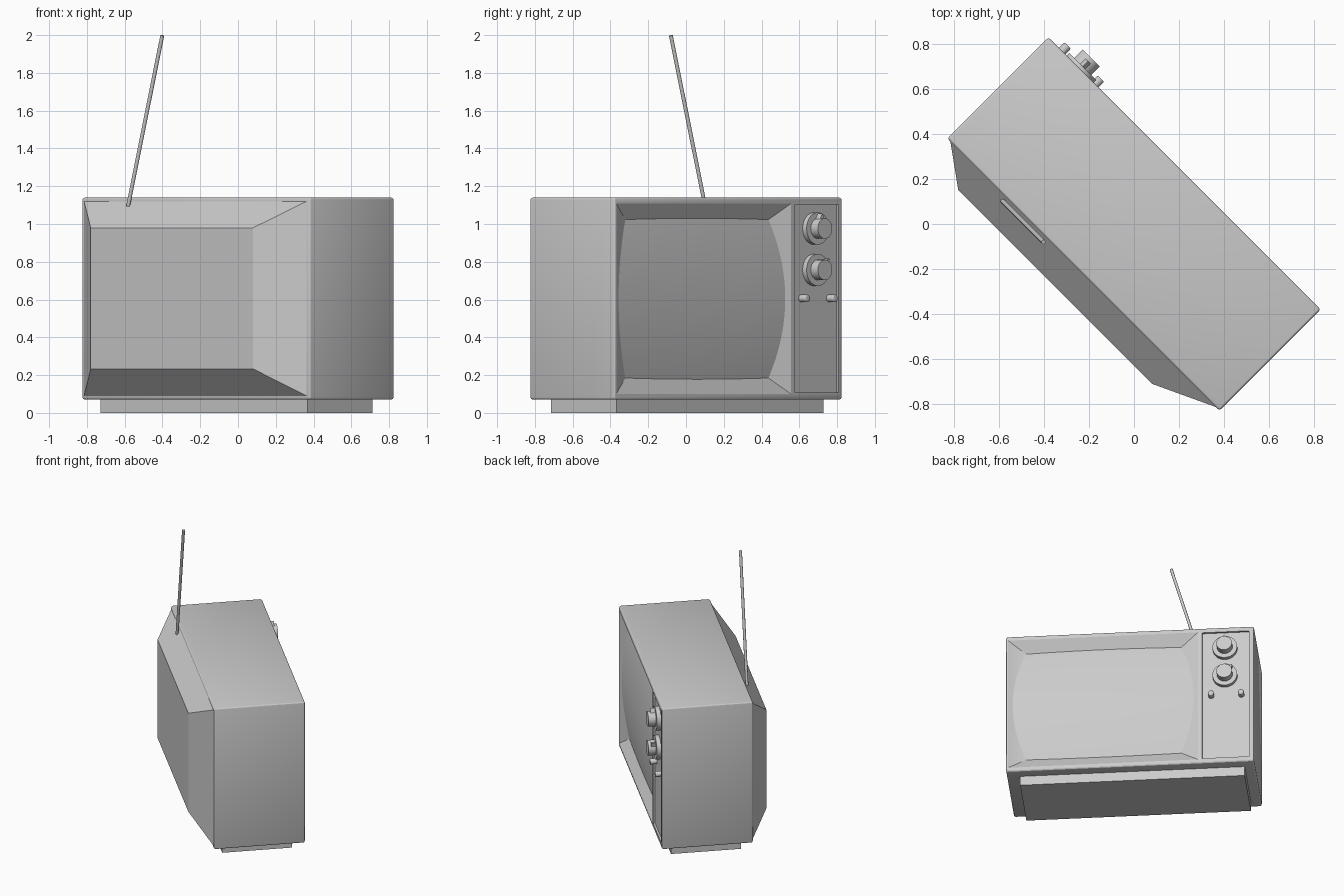
import bpy, bmesh, math
from mathutils import Vector, Matrix

if "Cube" in bpy.data.objects:
    bpy.data.objects.remove(bpy.data.objects["Cube"])

TURN = math.radians(135)      # whole set is turned; locally the screen faces -y
FRONT, BACK = -0.318, 0.318


def finish(name, bm, smooth=False):
    bmesh.ops.recalc_face_normals(bm, faces=bm.faces)
    me = bpy.data.meshes.new(name)
    bm.to_mesh(me)
    bm.free()
    ob = bpy.data.objects.new(name, me)
    ob.rotation_euler.z = TURN
    bpy.context.collection.objects.link(ob)
    if smooth:
        activate(ob)
        bpy.ops.object.shade_smooth_by_angle(angle=math.radians(35))
    return ob


def activate(ob):
    bpy.ops.object.select_all(action='DESELECT')
    ob.select_set(True)
    bpy.context.view_layer.objects.active = ob


def frustum(name, y0, r0, y1, r1, bevel=0):
    """Solid between two upright rectangles (x0, x1, z0, z1) at depths y0 and y1."""
    bm = bmesh.new()
    loops = [[bm.verts.new(p) for p in ((a, y, c), (b, y, c), (b, y, d), (a, y, d))]
             for y, (a, b, c, d) in ((y0, r0), (y1, r1))]
    f, g = loops
    bm.faces.new(f)
    bm.faces.new(g[::-1])
    for i in range(4):
        j = (i + 1) % 4
        bm.faces.new((f[j], f[i], g[i], g[j]))
    if bevel:
        bmesh.ops.bevel(bm, geom=bm.edges[:], offset=bevel, segments=3,
                        profile=0.5, affect='EDGES')
    return finish(name, bm, bool(bevel))


def rod(name, p0, p1, r, sides=24, bevel=0):
    p0, p1 = Vector(p0), Vector(p1)
    axis = p1 - p0
    m = Matrix.Translation((p0 + p1) / 2) @ axis.to_track_quat('Z', 'Y').to_matrix().to_4x4()
    bm = bmesh.new()
    bmesh.ops.create_cone(bm, cap_ends=True, segments=sides, radius1=r, radius2=r,
                          depth=axis.length, matrix=m)
    if bevel:
        # round the outer rim only
        rim = [e for e in bm.edges if all((v.co - p1).length < r * 1.05 for v in e.verts)]
        bmesh.ops.bevel(bm, geom=rim, offset=bevel, segments=3, profile=0.5, affect='EDGES')
    return finish(name, bm, True)


# Cabinet with a sloped screen recess and a shallow panel recess
cabinet = frustum("cabinet", FRONT, (-0.855, 0.855, 0.07, 1.14),
                  BACK, (-0.855, 0.855, 0.07, 1.14), 0.014)
XC, HX, ZC, HZ = -0.186, 0.654, 0.604, 0.504
KX, KZ = 2.33, 1.67           # wall inset per unit of depth


def opening(d):
    return (XC - HX + KX * d, XC + HX - KX * d, ZC - HZ + KZ * d, ZC + HZ - KZ * d)


panel = (0.498, 0.822, 0.107, 1.103)
cutters = [frustum("screen_cutter", FRONT - 0.01, opening(-0.01), FRONT + 0.06, opening(0.06)),
           frustum("panel_cutter", FRONT - 0.02, panel, FRONT + 0.015, panel)]
for c in cutters:
    c.hide_render = True
    mod = cabinet.modifiers.new("cut", 'BOOLEAN')
    mod.object, mod.operation, mod.solver = c, 'DIFFERENCE', 'EXACT'
    activate(cabinet)
    bpy.ops.object.modifier_apply(modifier=mod.name)
    bpy.data.objects.remove(c)
activate(cabinet)
bpy.ops.object.shade_smooth_by_angle(angle=math.radians(25))


# Bulged picture tube, its rim following the sloped recess walls
def depth(s, t):
    return 0.009 + 0.004 * s * s + 0.038 * t * t


bm = bmesh.new()
N = 24
grid = []
for i in range(N + 1):
    t = 2 * i / N - 1
    row = []
    for j in range(N + 1):
        s = 2 * j / N - 1
        row.append(bm.verts.new((XC + s * (HX + 0.002 - KX * depth(1, t)), FRONT + depth(s, t),
                                 ZC + t * (HZ + 0.002 - KZ * depth(s, 1)))))
    grid.append(row)
for a, b in zip(grid, grid[1:]):
    for j in range(N):
        bm.faces.new((a[j], a[j + 1], b[j + 1], b[j]))
screen = finish("screen", bm, True)
if screen.data.polygons[0].normal.y > 0:
    screen.data.flip_normals()

# Tapered back shell and base plinth
frustum("back_shell", BACK - 0.005, (-0.841, 0.841, 0.085, 1.125),
        0.445, (-0.558, 0.658, 0.233, 0.98))
plinth = (-0.764, 0.785, 0, 0.08)
frustum("base_plinth", -0.243, plinth, 0.245, plinth)

# Two tuning dials, each a disc, a knob and a pointer wedge
PANEL_Y = FRONT + 0.015
DX = 0.655
for n, (z, ang) in enumerate(((0.976, 90), (0.757, 48)), 1):
    rod(f"dial_disc_{n}", (DX, PANEL_Y + 0.005, z), (DX, -0.333, z), 0.085, 32)
    rod(f"dial_knob_{n}", (DX, -0.33, z), (DX, -0.386, z), 0.054, 24)
    bm = bmesh.new()
    a = math.radians(ang)
    pts = [(math.cos(a + o) * r, math.sin(a + o) * r)
           for r, o in ((0.049, -0.42), (0.08, 0), (0.049, 0.42))]
    base = bm.faces.new([bm.verts.new((DX + x, -0.332, z + w)) for x, w in pts])
    ext = bmesh.ops.extrude_face_region(bm, geom=[base])
    tip = [v for v in ext["geom"] if isinstance(v, bmesh.types.BMVert)]
    bmesh.ops.translate(bm, verts=tip, vec=(0, -0.034, 0))
    finish(f"dial_pointer_{n}", bm)

# Two small push buttons
for side, x in (("left", 0.56), ("right", 0.768)):
    rod(f"button_{side}", (x, PANEL_Y + 0.005, 0.606), (x, -0.352, 0.606), 0.02, 20, 0.006)

# Leaning antenna rod
rod("antenna", (0.483, 0.34, 1.095), (0.227, 0.34, 1.998), 0.0105, 12)
